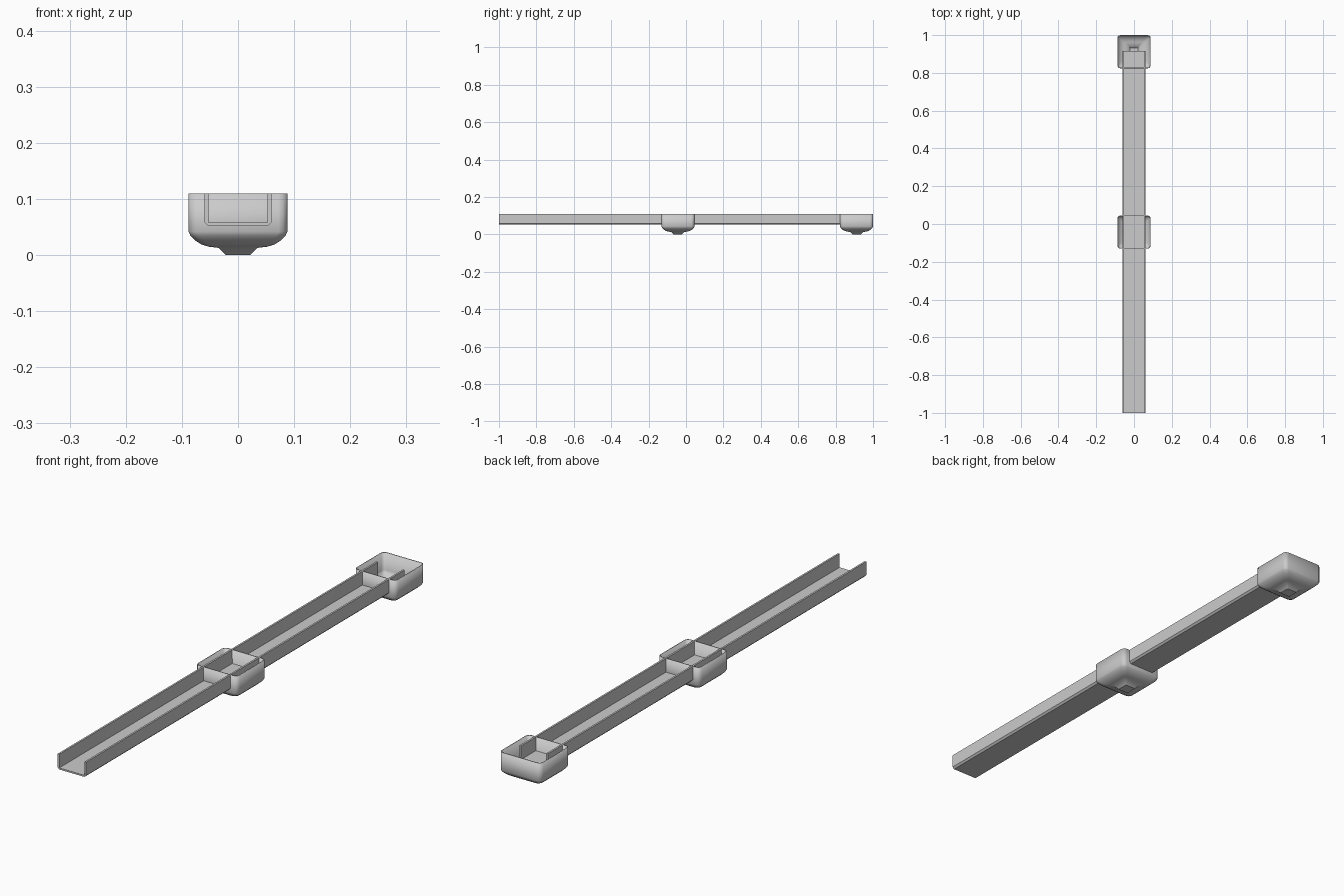
import bpy, bmesh, math

if "Cube" in bpy.data.objects:
    bpy.data.objects.remove(bpy.data.objects["Cube"])

TOP = 0.11


def make_object(name, bm):
    bmesh.ops.recalc_face_normals(bm, faces=bm.faces)
    mesh = bpy.data.meshes.new(name)
    bm.to_mesh(mesh)
    bm.free()
    obj = bpy.data.objects.new(name, mesh)
    bpy.context.collection.objects.link(obj)
    bpy.ops.object.select_all(action='DESELECT')
    obj.select_set(True)
    bpy.context.view_layer.objects.active = obj
    bpy.ops.object.shade_smooth_by_angle(angle=math.radians(35))
    return obj


def gutter_segment(name, y0, y1):
    # U-shaped channel with small chamfers on the outer bottom corners
    half = [(0.053, TOP), (0.060, TOP), (0.060, 0.059), (0.053, 0.052)]
    left = [(-x, z) for x, z in reversed(half)]
    profile = half + left + [(-0.053, 0.058), (0.053, 0.058)]
    bm = bmesh.new()
    face = bm.faces.new([bm.verts.new((x, y0, z)) for x, z in profile])
    ext = bmesh.ops.extrude_face_region(bm, geom=[face], use_keep_orig=True)
    verts = [e for e in ext["geom"] if isinstance(e, bmesh.types.BMVert)]
    bmesh.ops.translate(bm, verts=verts, vec=(0, y1 - y0, 0))
    return make_object(name, bm)


def rounded_ring(bm, half, radius, z, cy, steps=3):
    ring = []
    for q, (sx, sy) in enumerate([(1, 1), (-1, 1), (-1, -1), (1, -1)]):
        for i in range(steps + 1):
            a = math.pi / 2 * (q + i / steps)
            ring.append(bm.verts.new((sx * (half - radius) + radius * math.cos(a),
                                      cy + sy * (half - radius) + radius * math.sin(a), z)))
    return ring


def drain_cup(name, cy):
    # open square cup: straight walls, rounded base and tapered square outlet
    sections = [(0.088, 0.016, TOP), (0.088, 0.016, 0.042), (0.085, 0.016, 0.035),
                (0.076, 0.016, 0.026), (0.065, 0.015, 0.019), (0.052, 0.013, 0.015),
                (0.035, 0.004, 0.013), (0.022, 0.003, 0.0)]
    bm = bmesh.new()
    rings = [rounded_ring(bm, h, r, z, cy) for h, r, z in sections]
    n = len(rings[0])
    for a, b in zip(rings, rings[1:]):
        for i in range(n):
            j = (i + 1) % n
            bm.faces.new((a[i], b[i], b[j], a[j]))
    bm.faces.new(rings[-1])
    obj = make_object(name, bm)
    shell = obj.modifiers.new("wall", 'SOLIDIFY')
    shell.thickness = 0.004
    shell.offset = -1
    # an open shell: make sure the normals point outward
    wall = obj.data.polygons[0]
    outward = wall.normal.x * wall.center.x + wall.normal.y * (wall.center.y - cy)
    if outward < 0:
        obj.data.flip_normals()
    return obj


# Five gutter lengths joined end to end
length = 1.917 / 5
for k in range(5):
    gutter_segment(f"gutter_segment_{k + 1}", -1 + k * length, -1 + (k + 1) * length)

# Cups under the middle and at the back end
drain_cup("middle_drain_cup", -0.043)
drain_cup("end_drain_cup", 0.912)
